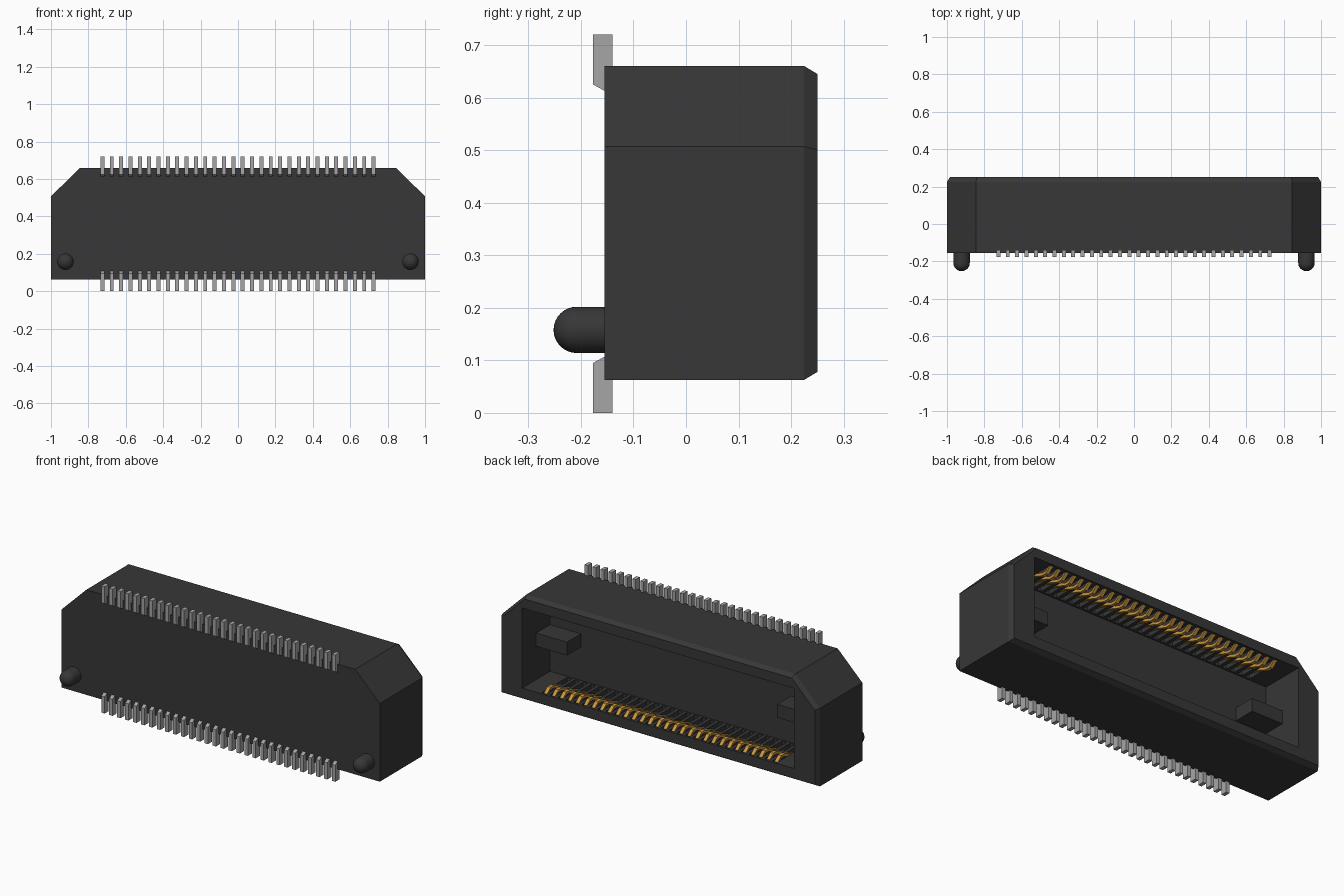
import bpy, bmesh, math
from mathutils import Vector, Matrix

if "Cube" in bpy.data.objects:
    bpy.data.objects.remove(bpy.data.objects["Cube"], do_unlink=True)


def material(name, rgb, rough=0.6):
    m = bpy.data.materials.new(name)
    m.use_nodes = True
    m.diffuse_color = (*rgb, 1)
    bsdf = m.node_tree.nodes["Principled BSDF"]
    bsdf.inputs["Base Color"].default_value = (*rgb, 1)
    bsdf.inputs["Roughness"].default_value = rough
    return m


BLACK = material("black plastic", (0.038, 0.038, 0.038))
TIN = material("tin grey", (0.38, 0.38, 0.38))
GOLD = material("contact gold", (0.60, 0.31, 0.05))

MID_Z = 0.36                       # mirror height of the two contact rows
PITCH, COUNT = 0.05, 30
COLUMNS = [(i - (COUNT - 1) / 2) * PITCH for i in range(COUNT)]


def finish(name, bm, mat=None):
    bmesh.ops.recalc_face_normals(bm, faces=bm.faces)
    mesh = bpy.data.meshes.new(name)
    bm.to_mesh(mesh)
    bm.free()
    ob = bpy.data.objects.new(name, mesh)
    bpy.context.collection.objects.link(ob)
    if mat:
        mesh.materials.append(mat)
    return ob


def loft(bm, rings):
    """Skin a list of equal-length point rings and cap both ends."""
    rows = [[bm.verts.new(p) for p in ring] for ring in rings]
    n = len(rows[0])
    for a, b in zip(rows, rows[1:]):
        for i in range(n):
            j = (i + 1) % n
            bm.faces.new((a[i], a[j], b[j], b[i]))
    bm.faces.new(rows[0])
    bm.faces.new(rows[-1])


def prism(bm, profile, x, width):
    """Extrude a (y, z) profile along x, centred on x."""
    loft(bm, [[(x + s * width / 2, y, z) for y, z in profile] for s in (-1, 1)])


def box(bm, x0, x1, y0, y1, z0, z1):
    prism(bm, [(y0, z0), (y1, z0), (y1, z1), (y0, z1)], (x0 + x1) / 2, x1 - x0)


def flip(profile):
    return [(y, 2 * MID_Z - z) for y, z in profile]


def cut(target, cutter):
    cutter.hide_render = True
    mod = target.modifiers.new("cut", "BOOLEAN")
    mod.operation, mod.solver, mod.object = "DIFFERENCE", "EXACT", cutter
    bpy.context.view_layer.objects.active = target
    bpy.ops.object.modifier_apply(modifier=mod.name)
    bpy.data.objects.remove(cutter, do_unlink=True)


# Housing: outline with two cut corners, bevelled around the mating side
def outline(y, d):
    k = d * 0.41
    half = [(1 - d, 0.063 + d), (1 - d, 0.507 - k), (0.845 - k, 0.66 - d)]
    pts = half + [(-x, z) for x, z in reversed(half)]
    return [(x, y, z) for x, z in pts]


bm = bmesh.new()
loft(bm, [outline(-0.155, 0), outline(0.225, 0), outline(0.25, 0.015)])
housing = finish("housing", bm, BLACK)

# Mating cavity
bm = bmesh.new()
box(bm, -0.855, 0.855, 0.0, 0.30, 0.135, 0.59)
cut(housing, finish("cavity_cutter", bm))

# Contact slots along both long cavity walls
bm = bmesh.new()
for x in COLUMNS:
    box(bm, x - 0.015, x + 0.015, 0.01, 0.237, 0.097, 0.20)
    box(bm, x - 0.015, x + 0.015, 0.01, 0.237, 0.52, 0.623)
cut(housing, finish("slot_cutter", bm))

# Keying blocks at both ends of the cavity
for side, name in ((1, "left_key_block"), (-1, "right_key_block")):
    bm = bmesh.new()
    a, b = sorted((side * 0.66, side * 0.86))
    box(bm, a, b, -0.01, 0.125, 0.325, 0.40)
    finish(name, bm, BLACK)

# Solder tails and sprung contacts, mirrored top to bottom
TAIL = [(-0.177, 0), (-0.14, 0), (-0.14, 0.113), (-0.155, 0.107), (-0.177, 0.095)]
SPRING = [(0.0, 0.105), (0.06, 0.115), (0.165, 0.155), (0.195, 0.155), (0.23, 0.125),
          (0.23, 0.111), (0.193, 0.141), (0.168, 0.141), (0.063, 0.101), (0.0, 0.092)]
for row, shape in (("lower", lambda p: p), ("upper", flip)):
    bm = bmesh.new()
    for x in COLUMNS:
        prism(bm, shape(TAIL), x, 0.021)
    finish(row + "_solder_tails", bm, TIN)
    bm = bmesh.new()
    for x in COLUMNS:
        prism(bm, shape(SPRING), x, 0.02)
    finish(row + "_contacts", bm, GOLD)

# Round-nosed locating pegs on the front
R, SEG = 0.044, 32
stations = [(-0.14, R)] + [(-0.208 - R * math.sin(t), R * math.cos(t))
                           for t in [i * math.radians(88) / 8 for i in range(9)]]
for side, name in ((1, "left_peg"), (-1, "right_peg")):
    bm = bmesh.new()
    loft(bm, [[(side * 0.922 + r * math.cos(a), y, 0.158 + r * math.sin(a))
               for a in [2 * math.pi * k / SEG for k in range(SEG)]]
              for y, r in stations])
    peg = finish(name, bm, BLACK)
    bpy.ops.object.select_all(action="DESELECT")
    peg.select_set(True)
    bpy.context.view_layer.objects.active = peg
    bpy.ops.object.shade_smooth_by_angle(angle=math.radians(40))
